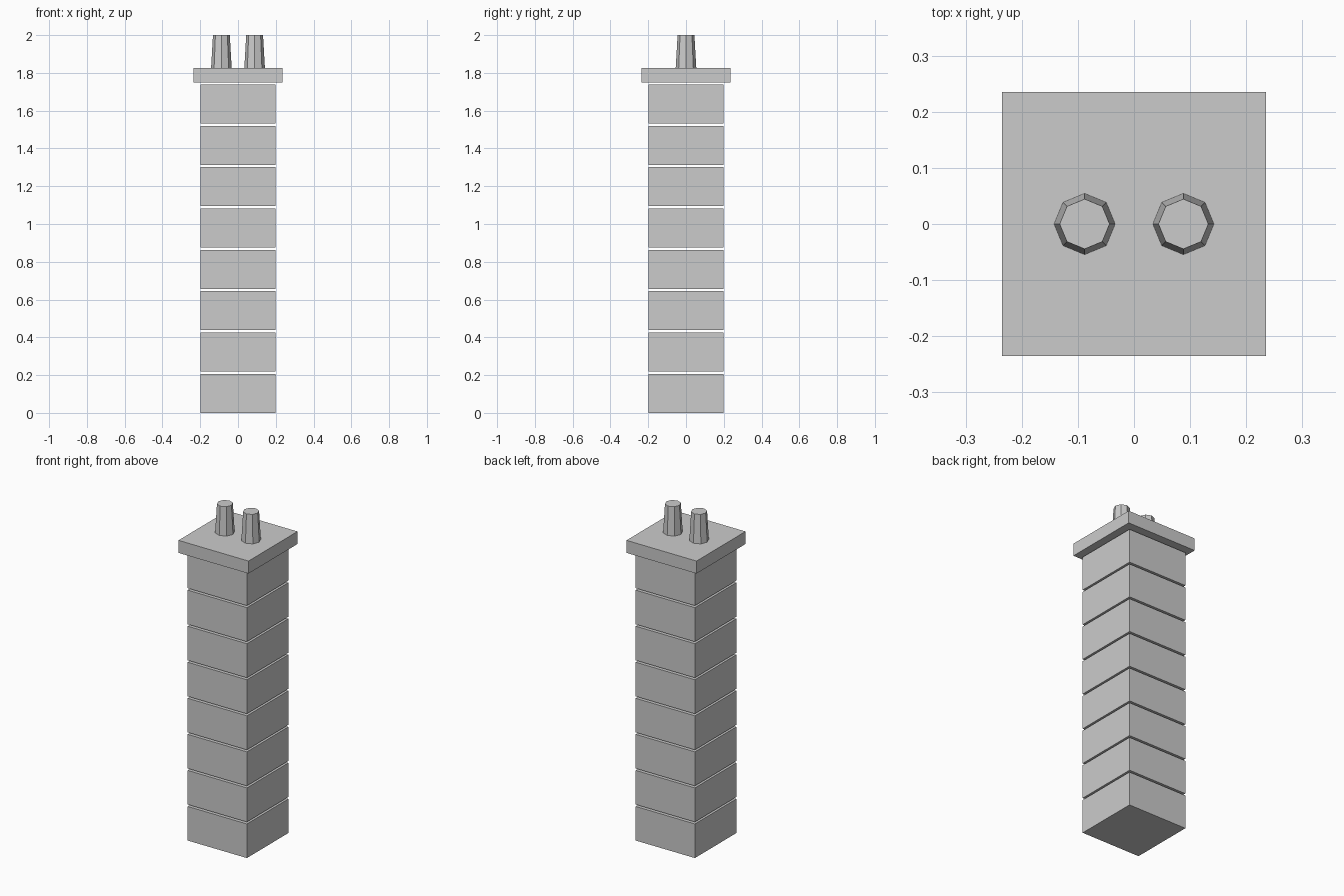
import bpy

if "Cube" in bpy.data.objects:
    bpy.data.objects.remove(bpy.data.objects["Cube"])

COURSES = 8
PITCH = 0.2188       # block height plus open joint
BLOCK_H = 0.207
CAP_Z, CAP_TOP = 1.75, 1.826


def box(name, width, z0, z1):
    bpy.ops.mesh.primitive_cube_add(size=1, location=(0, 0, (z0 + z1) / 2))
    ob = bpy.context.object
    ob.name = name
    ob.scale = (width, width, z1 - z0)
    bpy.ops.object.transform_apply(location=False, rotation=False, scale=True)
    return ob


# Stack of square blocks separated by thin open joints
for i in range(COURSES):
    box(f"stack_block_{i + 1}", 0.398, i * PITCH, i * PITCH + BLOCK_H)

# Overhanging cap slab
box("cap_slab", 0.47, CAP_Z, CAP_TOP)

# Two tapered octagonal pots
for side, x in (("left", -0.088), ("right", 0.088)):
    bpy.ops.mesh.primitive_cone_add(
        vertices=8, radius1=0.0545, radius2=0.0445, depth=2 - CAP_TOP,
        location=(x, 0, (CAP_TOP + 2) / 2))
    bpy.context.object.name = f"chimney_pot_{side}"
